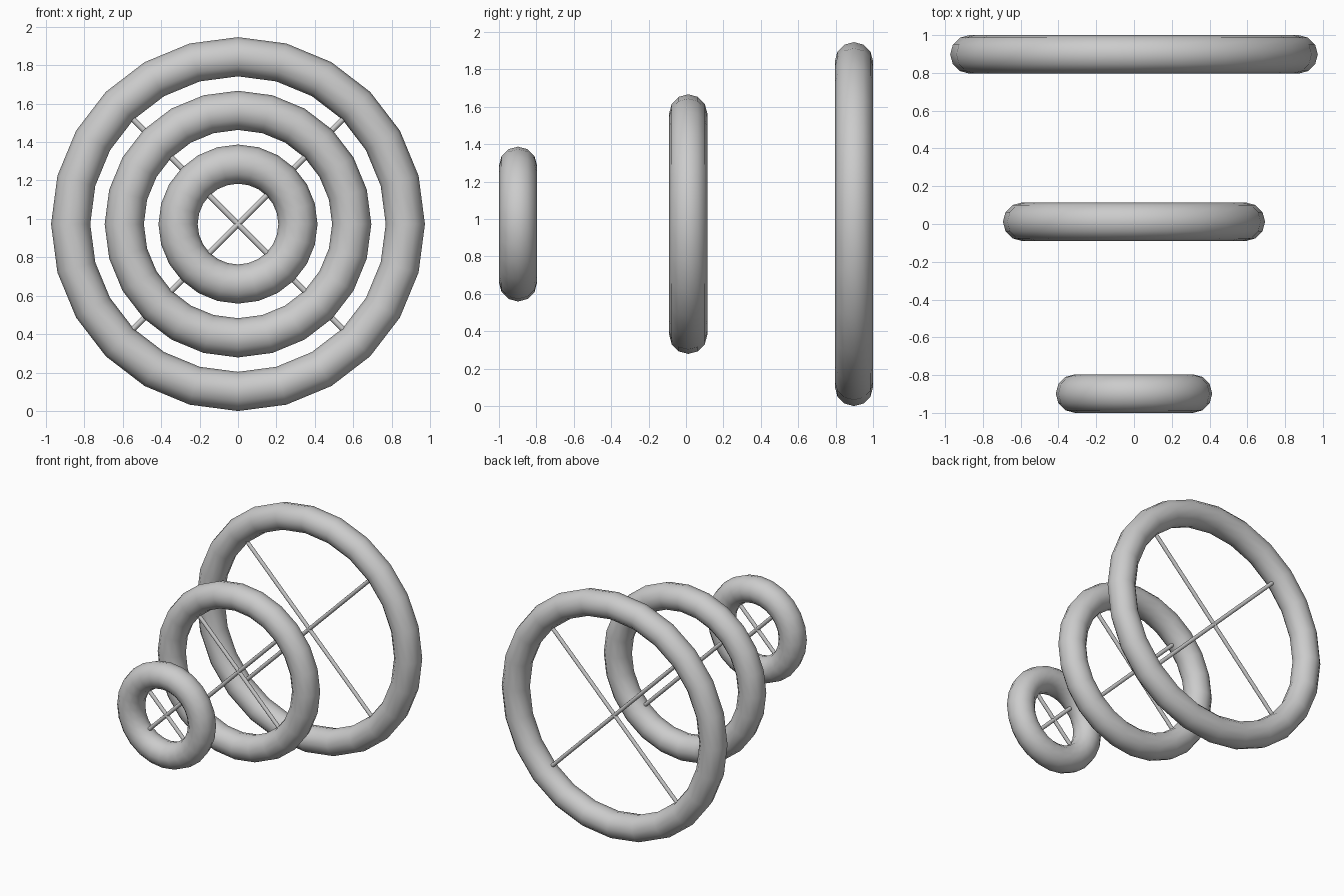
import bpy, math

if "Cube" in bpy.data.objects:
    bpy.data.objects.remove(bpy.data.objects["Cube"])

TUBE = 0.102      # tube radius of every ring
CZ = 0.973        # height of the shared axis
ROD = 0.015       # rod radius


def smooth(obj, angle):
    bpy.ops.object.select_all(action='DESELECT')
    obj.select_set(True)
    bpy.context.view_layer.objects.active = obj
    bpy.ops.object.shade_smooth_by_angle(angle=math.radians(angle))


def ring(name, radius, y):
    # Upright ring facing the front
    bpy.ops.mesh.primitive_torus_add(
        major_segments=24, minor_segments=12, major_radius=radius,
        minor_radius=TUBE, location=(0, y, CZ), rotation=(math.pi / 2, 0, 0))
    obj = bpy.context.object
    obj.name = name
    smooth(obj, 60)
    # Crossed diagonal rods spanning the opening
    for side, tilt in (("left", -45), ("right", 45)):
        bpy.ops.mesh.primitive_cylinder_add(
            vertices=12, radius=ROD, depth=2 * (radius - TUBE + 0.006),
            location=(0, y, CZ), rotation=(0, math.radians(tilt), 0))
        rod = bpy.context.object
        rod.name = f"{name}_{side}_rod"
        smooth(rod, 40)


# Three rings growing from front to back
ring("small_ring", 0.312, -0.898)
ring("middle_ring", 0.592, 0.012)
ring("large_ring", 0.871, 0.898)
